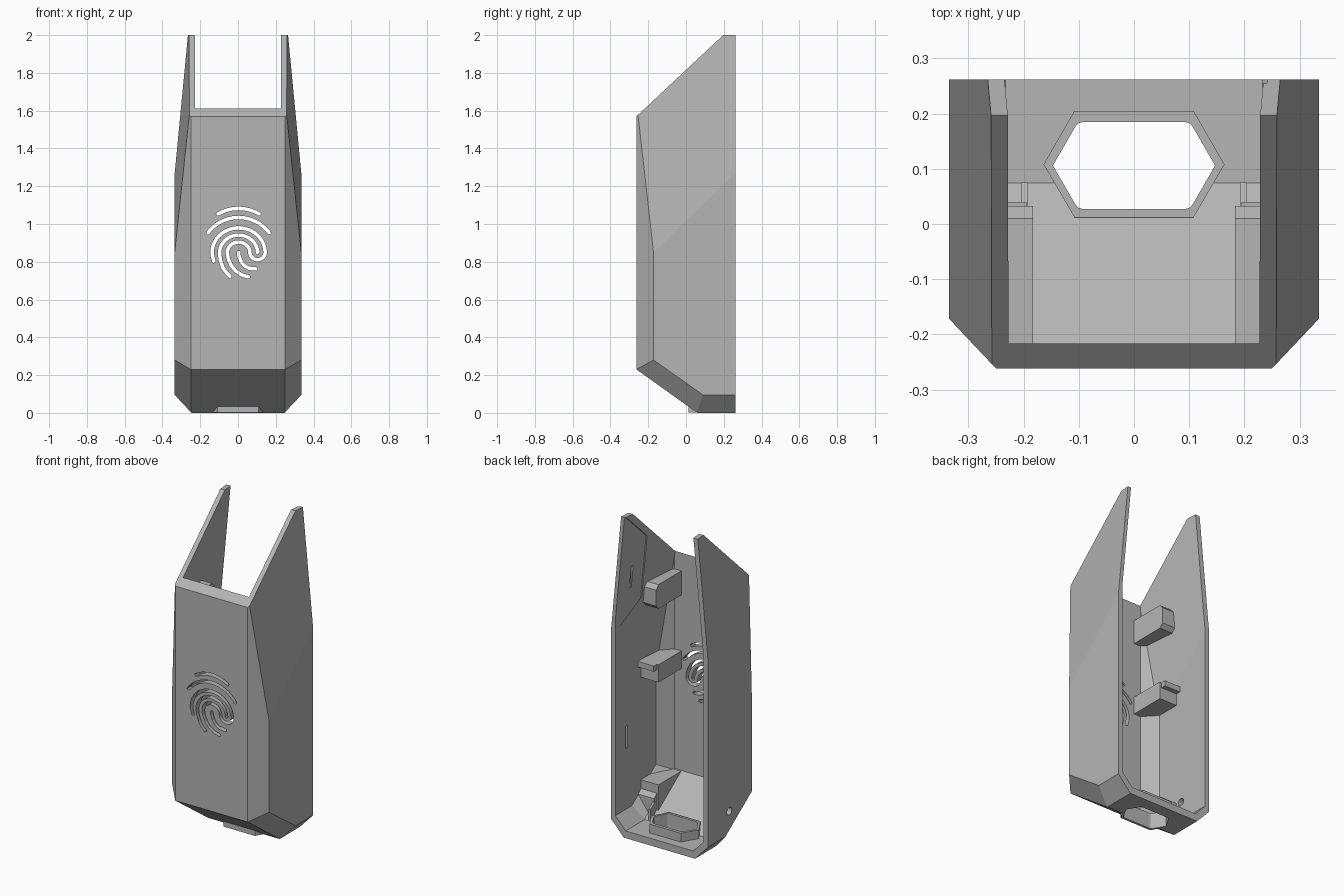
import bpy, bmesh, math
from mathutils import Vector, Matrix

cube = bpy.data.objects.get("Cube")
if cube:
    bpy.data.objects.remove(cube, do_unlink=True)

grey = bpy.data.materials.new("plain grey")
grey.use_nodes = True
grey.diffuse_color = (0.46, 0.46, 0.46, 1)
grey.node_tree.nodes["Principled BSDF"].inputs["Base Color"].default_value = (0.46, 0.46, 0.46, 1)


def make(name, bm):
    bmesh.ops.recalc_face_normals(bm, faces=bm.faces)
    me = bpy.data.meshes.new(name)
    bm.to_mesh(me)
    bm.free()
    me.materials.append(grey)
    ob = bpy.data.objects.new(name, me)
    bpy.context.collection.objects.link(ob)
    return ob


def box(lo, hi):
    bm = bmesh.new()
    bmesh.ops.create_cube(bm, size=1)
    lo, hi = Vector(lo), Vector(hi)
    for v in bm.verts:
        v.co = Vector((lo[i] + (v.co[i] + 0.5) * (hi[i] - lo[i]) for i in range(3)))
    return bm


def prism(points, to3d, a, b):
    """Extrude a closed 2D outline between depths a and b."""
    bm = bmesh.new()
    rings = [[bm.verts.new(to3d(p, d)) for p in points] for d in (a, b)]
    n = len(points)
    bm.faces.new(rings[0])
    bm.faces.new(rings[1][::-1])
    for i in range(n):
        j = (i + 1) % n
        bm.faces.new((rings[0][i], rings[0][j], rings[1][j], rings[1][i]))
    return bm


def cut(ob, cutter):
    m = ob.modifiers.new("cut", "BOOLEAN")
    m.operation, m.solver, m.object = "DIFFERENCE", "EXACT", cutter
    bpy.context.view_layer.objects.active = ob
    bpy.ops.object.modifier_apply(modifier=m.name)


def drop(ob):
    bpy.data.objects.remove(ob, do_unlink=True)


# Planes of the case body: three points, wall thickness
CENTRE = Vector((0, 0.1, 0.8))
W = 0.335
MID = [
    ([(0, -0.262, 0), (1, -0.262, 0), (0, -0.262, 1)], 0.045),          # front
    ([(0, 0.06, 0), (1, 0.06, 0), (0, -0.262, 0.23)], 0.045),           # sloped underside
    ([(0, 0, 0), (1, 0, 0), (0, 1, 0)], 0.045),                         # base
]
SIDE = [
    ([(W, 0, 0), (W, 1, 0), (W, 0, 1)], 0.03),                          # side
    ([(0.25, -0.262, 0), (W, -0.172, 0), (W, -0.172, 1)], 0.045),       # front corner
    ([(W, 0.09, 0.095), (W, -0.172, 0.28), (0.248, 0.06, 0)], 0.04),    # slope corner
    ([(W, 0, 0.095), (W, 0.2, 0.095), (0.246, 0, 0)], 0.04),            # base corner
]
TAPER = [([(W, -0.172, 0.85), (W, 0.262, 1.27), (0.265, 0.262, 2)], 0.03)]
TOP = [([(0, -0.262, 1.57), (1, -0.262, 1.57), (0, 0.197, 2)], 0.04)]


def clip(bm, planes, inset=None, both=False):
    """Trim a solid by planes, moved inward by their thickness or by inset."""
    for pts, t in planes:
        a, b, c = (Vector(p) for p in pts)
        n = (b - a).cross(c - a).normalized()
        if n.dot(CENTRE - a) > 0:
            n = -n
        p = a - n * (t if inset is None else inset)
        for s in ((1, -1) if both else (1,)):
            m = Vector((s, 1, 1))
            bmesh.ops.bisect_plane(bm, geom=bm.verts[:] + bm.edges[:] + bm.faces[:], dist=1e-6,
                                   plane_co=p * m, plane_no=n * m, clear_outer=True)
            bmesh.ops.holes_fill(bm, edges=[e for e in bm.edges if e.is_boundary], sides=0)
    return bm


# Case shell: faceted solid minus its inset cavity
bm = box((-1, -1, -1), (1, 0.262, 2))
clip(bm, MID + TOP, 0)
clip(bm, SIDE + TAPER, 0, True)
shell = make("case_shell", bm)
bm = box((-1, -1, -1), (1, 1, 3))
clip(bm, MID)
clip(bm, SIDE + TAPER, None, True)
cavity = make("cavity_cutter", bm)
cut(shell, cavity)
drop(cavity)

# Shallow rear pockets and latch slots inside both side walls
for s in (1, -1):
    bm = box((0.15, 0.05, 0.9), (1, 0.4, 2.2))
    clip(bm, TOP, 0.04)
    clip(bm, SIDE[:1], 0.03)
    clip(bm, TAPER, 0.023)
    parts = [bm] + [box((x - 0.06, 0.143, z - 0.07), (x, 0.16, z + 0.07))
                    for x, z in ((0.317, 0.57), (0.281, 1.58))]
    for b in parts:
        b.transform(Matrix.Diagonal((s, 1, 1, 1)))
        c = make("pocket_cutter", b)
        cut(shell, c)
        drop(c)

# Small round hole in one side wall
ring = [(0.05 + 0.024 * math.cos(i * math.pi / 8), 0.24 + 0.024 * math.sin(i * math.pi / 8))
        for i in range(16)]
c = make("hole_cutter", prism(ring, lambda p, d: (d, p[0], p[1]), -0.5, -0.2))
cut(shell, c)
drop(c)

# Six-sided port collar through the base
flat = lambda p, d: (p[0], p[1], d)
outer = [(0.164, 0.108), (0.108, 0.205), (-0.108, 0.205), (-0.164, 0.108), (-0.108, 0.012), (0.108, 0.012)]
half = [(0.147, 0.106), (0.106, 0.177), (0.1, 0.183), (0.092, 0.185)]
inner = half + [(-x, y) for x, y in half[::-1]]
inner += [(x, 0.212 - y) for x, y in inner[::-1] if abs(x) < 0.14]
collar = make("port_collar", prism(outer, flat, 0.001, 0.1))
c = make("port_cutter", prism(inner, flat, -0.5, 0.3))
cut(shell, c)
cut(collar, c)
drop(c)


# Swirl vents: curved slots through the front wall
def arc(cx, cy, rx, ry, a0, a1, n=20):
    return [(cx + rx * math.cos(math.radians(a0 + (a1 - a0) * i / n)),
             cy + ry * math.sin(math.radians(a0 + (a1 - a0) * i / n))) for i in range(n + 1)]


strokes = [
    arc(0, -11.6, 11.1, 11.1, 121, 59),
    arc(0, -13.4, 10.4, 10.4, 144, 36),
    [(-6.7, -15.2)] + arc(0, -12.7, 7.25, 6.83, 184, 0, 28) + arc(5.17, -12.7, 2.08, 1.94, -15, -165, 10)
    + arc(0, -12.7, 3.08, 2.94, 0, 180, 16) + [(-2.8, -14.4), (-2, -16.2), (-0.8, -17.7), (0.8, -18.8), (2.8, -19.4)],
    arc(0, -12.8, 5.2, 4.95, 0, 180, 24) + [(-4.95, -14.8), (-4.3, -16.8), (-3.4, -18.1), (-2.3, -19.3)],
    [(0, -12.5), (0.1, -13.6), (0.6, -15), (1.5, -16.2), (2.8, -17), (4.9, -17.2)],
]
for path in strokes:
    pts = [Vector((0.003 + x * 0.0194, 1.092 + 0.0192 * y)) for x, y in path]
    d0, d1 = (pts[0] - pts[1]).normalized(), (pts[-1] - pts[-2]).normalized()
    pts = [pts[0] + d0 * 0.006] + pts + [pts[-1] + d1 * 0.006]
    left, right = [], []
    for i, p in enumerate(pts):
        t = (pts[min(i + 1, len(pts) - 1)] - pts[max(i - 1, 0)]).normalized()
        w = 0.005 if i in (0, len(pts) - 1) else 0.0095
        left.append(p + Vector((-t.y, t.x)) * w)
        right.append(p - Vector((-t.y, t.x)) * w)
    bm = bmesh.new()
    rows = [[bm.verts.new((q.x, y, q.y)) for q in side]
            for side, y in ((left, -0.3), (right, -0.3), (right, -0.19), (left, -0.19))]
    for i in range(len(pts) - 1):
        for k in range(4):
            a, b = rows[k], rows[(k + 1) % 4]
            bm.faces.new((a[i], a[i + 1], b[i + 1], b[i]))
    for i in (0, -1):
        bm.faces.new([r[i] for r in rows])
    c = make("vent_cutter", bm)
    cut(shell, c)
    drop(c)

# Inner support brackets: side profiles (y, z) with their x start, mirrored to both sides
brackets = {
    "upper_bracket": (0.183, [(-0.24, 1.35), (0.01, 1.35), (0.033, 1.375), (0.033, 1.475), (0.01, 1.5), (-0.24, 1.5)]),
    "middle_bracket": (0.183, [(-0.24, 0.89), (0.01, 0.89), (0.01, 1.0), (-0.24, 1.0)]),
    "middle_bracket_lip": (0.195, [(0.005, 0.965), (0.04, 0.965), (0.04, 1.0), (0.005, 1.0)]),
    "lower_bracket": (0.183, [(-0.24, 0.0), (0.01, 0.0), (0.01, 0.25), (-0.24, 0.25)]),
    "lower_bracket_step": (0.195, [(0.005, 0.0), (0.035, 0.0), (0.035, 0.17), (0.005, 0.2)]),
    "lower_bracket_rib": (0.192, [(0.03, 0.0), (0.075, 0.0), (0.075, 0.12), (0.03, 0.15)]),
}
for name, (x0, prof) in brackets.items():
    for s, side in ((1, "left"), (-1, "right")):
        x1 = 0.205 if name.endswith("rib") else 0.4
        bm = prism(prof, lambda p, d: (d, p[0], p[1]), x0, x1)
        clip(bm, MID + SIDE + TAPER, 0.015)
        bm.transform(Matrix.Diagonal((s, 1, 1, 1)))
        make(f"{name}_{side}", bm)
